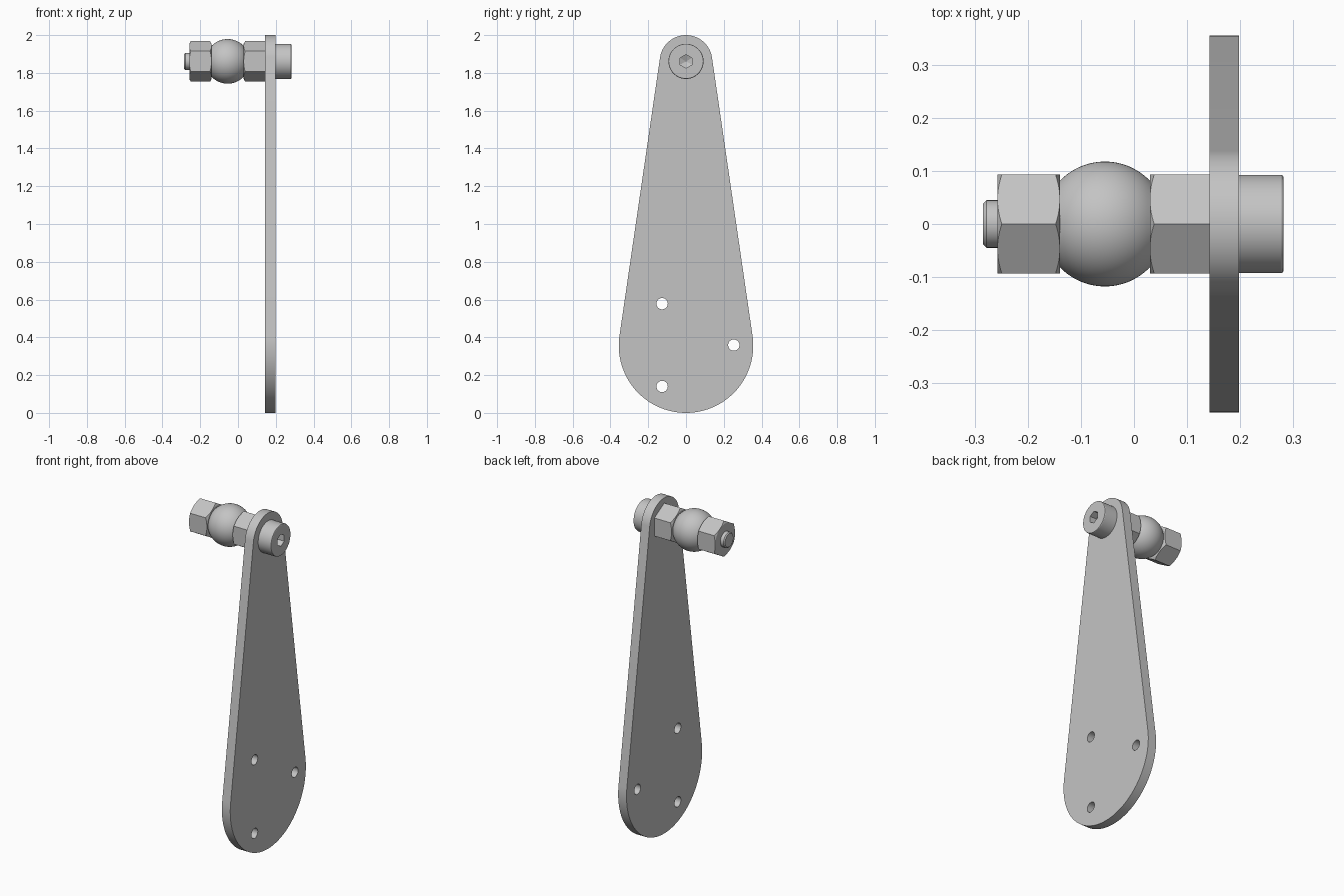
import bpy, bmesh, math
from mathutils import Matrix, Vector

if "Cube" in bpy.data.objects:
    bpy.data.objects.remove(bpy.data.objects["Cube"], do_unlink=True)

AXIS_Z = 1.861          # height of the bolt axis
PLATE = (0.143, 0.198)  # plate thickness range in x

steel = bpy.data.materials.new("light grey steel")
steel.use_nodes = True
grey = (0.55, 0.55, 0.55, 1)
steel.diffuse_color = grey
steel.node_tree.nodes["Principled BSDF"].inputs["Base Color"].default_value = grey


def add_object(name, bm):
    bmesh.ops.recalc_face_normals(bm, faces=bm.faces)
    mesh = bpy.data.meshes.new(name)
    bm.to_mesh(mesh)
    bm.free()
    mesh.materials.append(steel)
    obj = bpy.data.objects.new(name, mesh)
    bpy.context.collection.objects.link(obj)
    return obj


def lathe(name, profile, sides=64, y=0, z=AXIS_Z):
    """Turn (x, radius) points about an axis along x."""
    bm = bmesh.new()
    verts = [bm.verts.new((x, 0, r)) for x, r in profile]
    edges = [bm.edges.new(pair) for pair in zip(verts, verts[1:])]
    bmesh.ops.spin(bm, geom=verts + edges, cent=(0, 0, 0), axis=(1, 0, 0),
                   angle=math.tau, steps=sides)
    bmesh.ops.remove_doubles(bm, verts=bm.verts, dist=1e-5)
    bmesh.ops.transform(bm, matrix=Matrix.Translation((0, y, z)), verts=bm.verts)
    return add_object(name, bm)


def rod(name, x0, x1, r, sides=64, y=0, z=AXIS_Z):
    return lathe(name, [(x0, 0), (x0, r), (x1, r), (x1, 0)], sides, y, z)


def activate(obj):
    bpy.ops.object.select_all(action='DESELECT')
    obj.select_set(True)
    bpy.context.view_layer.objects.active = obj


def combine(obj, tool, operation):
    """Apply a boolean and discard the tool."""
    mod = obj.modifiers.new("cut", 'BOOLEAN')
    mod.operation, mod.object, mod.solver = operation, tool, 'EXACT'
    activate(obj)
    bpy.ops.object.modifier_apply(modifier=mod.name)
    bpy.data.objects.remove(tool, do_unlink=True)


def smooth(obj):
    activate(obj)
    bpy.ops.object.shade_smooth_by_angle(angle=math.radians(22))


# Tapered plate: two arcs joined by their common tangents
low_z, low_r, top_r = 0.356, 0.356, 0.139
tilt = math.asin((low_r - top_r) / (AXIS_Z - low_z))
outline = []
for centre, radius, start, end, steps in (
        (AXIS_Z, top_r, tilt, math.pi - tilt, 40),
        (low_z, low_r, math.pi - tilt, math.tau + tilt, 64)):
    for i in range(steps + 1):
        a = start + (end - start) * i / steps
        outline.append((radius * math.cos(a), centre + radius * math.sin(a)))
bm = bmesh.new()
face = bm.faces.new([bm.verts.new((PLATE[0], y, z)) for y, z in outline])
extruded = bmesh.ops.extrude_face_region(bm, geom=[face])["geom"]
bmesh.ops.translate(bm, vec=Vector((PLATE[1] - PLATE[0], 0, 0)),
                    verts=[g for g in extruded if isinstance(g, bmesh.types.BMVert)])
if not face.is_valid or len([f for f in bm.faces if len(f.verts) > 4]) < 2:
    bm.faces.new([v for v in bm.verts if abs(v.co.x - PLATE[0]) < 1e-6])
plate = add_object("lever_plate", bm)

# Three evenly spaced mounting holes
for i in range(3):
    a = math.tau * i / 3
    hole = rod("hole_cutter", 0, 0.4, 0.03, 32,
               0.253 * math.cos(a), low_z + 0.003 + 0.253 * math.sin(a))
    combine(plate, hole, 'DIFFERENCE')
smooth(plate)

# Bolt head with rounded rim and hexagonal socket
head = lathe("bolt_head", [(PLATE[1], 0), (PLATE[1], 0.093), (0.278, 0.093),
                           (0.2815, 0.0915), (0.283, 0.088), (0.283, 0)])
socket = lathe("socket_cutter", [(0.225, 0), (0.24, 0.036), (0.3, 0.036), (0.3, 0)], 6)
combine(head, socket, 'DIFFERENCE')
smooth(head)

# Threaded shank with chamfered tip
smooth(lathe("bolt_shank", [(-0.285, 0), (-0.285, 0.039), (-0.279, 0.045),
                            (0.15, 0.045), (0.15, 0)]))

# Ball, trimmed flat where it meets the nuts
ball_x, ball_r, trim = -0.055, 0.118, 0.085
limit = math.acos(trim / ball_r)
arc = [limit + (math.pi - 2 * limit) * i / 24 for i in range(25)]
smooth(lathe("ball", [(ball_x + trim, 0)]
             + [(ball_x + ball_r * math.cos(a), ball_r * math.sin(a)) for a in arc]
             + [(ball_x - trim, 0)]))


# Hexagonal nuts: prism intersected with a chamfered blank
def nut(name, x0, x1, chamfer_right):
    obj = rod(name, x0 - 0.05, x1 + 0.05, 0.1075, 6)
    end = [(x1 - 0.018, 0.125), (x1, 0.093)] if chamfer_right else [(x1, 0.125)]
    blank = lathe("nut_blank", [(x0, 0), (x0, 0.093), (x0 + 0.018, 0.125)]
                  + end + [(x1, 0)], 96)
    combine(obj, blank, 'INTERSECT')
    smooth(obj)


nut("outer_nut", -0.258, -0.14, True)
nut("inner_nut", 0.03, PLATE[0], False)
